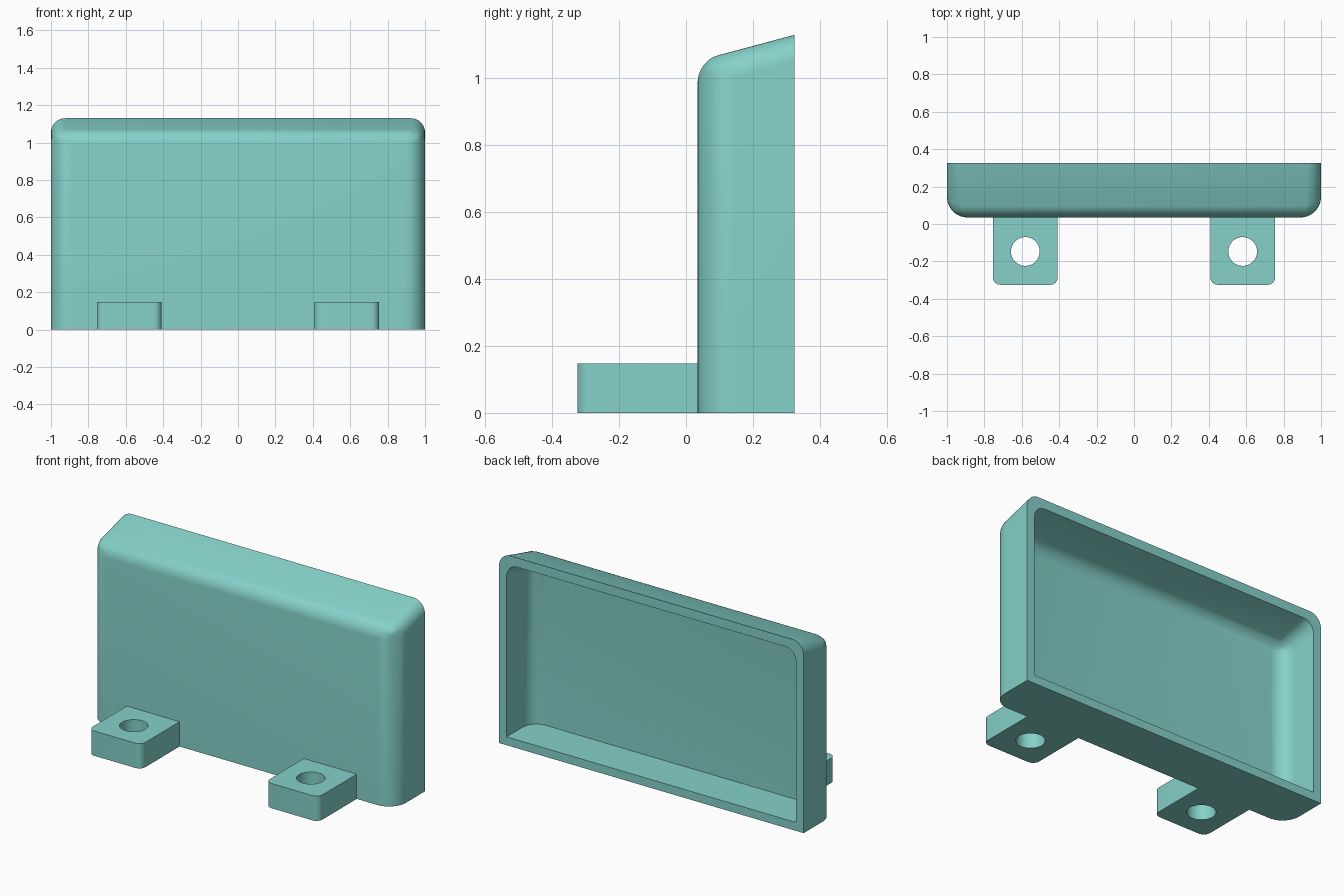
import bpy, bmesh, math

if "Cube" in bpy.data.objects:
    bpy.data.objects.remove(bpy.data.objects["Cube"])

teal = bpy.data.materials.new("teal")
teal.diffuse_color = (0.235, 0.638, 0.584, 1)
teal.use_nodes = True
teal.node_tree.nodes["Principled BSDF"].inputs["Base Color"].default_value = teal.diffuse_color


def finish(name, bm):
    bmesh.ops.recalc_face_normals(bm, faces=bm.faces)
    me = bpy.data.meshes.new(name)
    bm.to_mesh(me)
    bm.free()
    me.materials.append(teal)
    ob = bpy.data.objects.new(name, me)
    bpy.context.collection.objects.link(ob)
    return ob


def apply_all(ob):
    bpy.ops.object.select_all(action='DESELECT')
    bpy.context.view_layer.objects.active = ob
    ob.select_set(True)
    for m in list(ob.modifiers):
        bpy.ops.object.modifier_apply(modifier=m.name)


def subtract(ob, cutter):
    m = ob.modifiers.new("cut", 'BOOLEAN')
    m.operation, m.solver, m.object = 'DIFFERENCE', 'EXACT', cutter
    apply_all(ob)
    bpy.data.objects.remove(cutter)


def prism(bm, pts, offset):
    """Extrude a closed outline along an offset vector."""
    f = bm.faces.new([bm.verts.new(p) for p in pts])
    ext = bmesh.ops.extrude_face_region(bm, geom=[f])
    bmesh.ops.translate(bm, vec=offset,
                        verts=[v for v in ext["geom"] if isinstance(v, bmesh.types.BMVert)])


def sloped_box(name, half, y0, y1, z0, z_front, z_back, r_side, r_top, r_front):
    """Box with a sloping lid, rounded everywhere but at the back and bottom."""
    bm = bmesh.new()
    prism(bm, [(-half, y0, z0), (-half, y1, z0), (-half, y1, z_back), (-half, y0, z_front)],
          (2 * half, 0, 0))
    weight = bm.edges.layers.float.new("bevel_weight_edge")
    for e in bm.edges:
        a, b = (v.co for v in e.verts)
        d = b - a
        mid = (a + b) / 2
        if abs(d.x) < 1e-5 and abs(d.y) < 1e-5 and mid.y < y0 + 1e-4:
            e[weight] = r_side / 0.2
        elif abs(d.x) > 1e-5 and mid.y < y0 + 1e-4 and mid.z > 0.5:
            e[weight] = r_front / 0.2
        elif abs(d.y) > 1e-5 and mid.z > 0.5:
            e[weight] = r_top / 0.2
    ob = finish(name, bm)
    m = ob.modifiers.new("round", 'BEVEL')
    m.limit_method, m.width, m.segments = 'WEIGHT', 0.2, 10
    apply_all(ob)
    return ob


# Hollow shell, open at the back
SLOPE = math.tan(math.radians(15))
Y0, Y1, TOP, WALL = 0.035, 0.325, 1.13, 0.05
body = sloped_box("shell", 1.0, Y0, Y1, 0, TOP - (Y1 - Y0) * SLOPE, TOP, 0.11, 0.075, 0.062)
lid = TOP - 0.055
cavity = sloped_box("cavity_cutter", 1 - WALL, Y0 + WALL, Y1 + 0.1, WALL,
                    lid - (Y1 - Y0 - WALL) * SLOPE, lid + 0.1 * SLOPE, 0.09, 0.07, 0.055)
subtract(body, cavity)
parts = [body]

# Mounting tabs with a screw hole
X0, X1, YF, H, R = 0.408, 0.755, -0.325, 0.147, 0.04
for side, label in ((-1, "left"), (1, "right")):
    outline = [(X1, Y0), (X0, Y0)]
    for cx, start in ((X0 + R, 180), (X1 - R, 270)):
        for i in range(9):
            t = math.radians(start + i * 90 / 8)
            outline.append((cx + R * math.cos(t), YF + R + R * math.sin(t)))
    bm = bmesh.new()
    prism(bm, [(side * x, y, 0) for x, y in outline], (0, 0, H))
    tab = finish(label + "_mounting_tab", bm)
    bm = bmesh.new()
    ring = [math.tau * i / 40 for i in range(40)]
    prism(bm, [(side * 0.581 + 0.077 * math.cos(t), -0.147 + 0.077 * math.sin(t), -0.1)
               for t in ring], (0, 0, 0.4))
    subtract(tab, finish("hole_cutter", bm))
    parts.append(tab)

# Smooth rounds, sharp edges kept
for ob in parts:
    bpy.ops.object.select_all(action='DESELECT')
    bpy.context.view_layer.objects.active = ob
    ob.select_set(True)
    bpy.ops.object.shade_smooth_by_angle(angle=math.radians(30))
